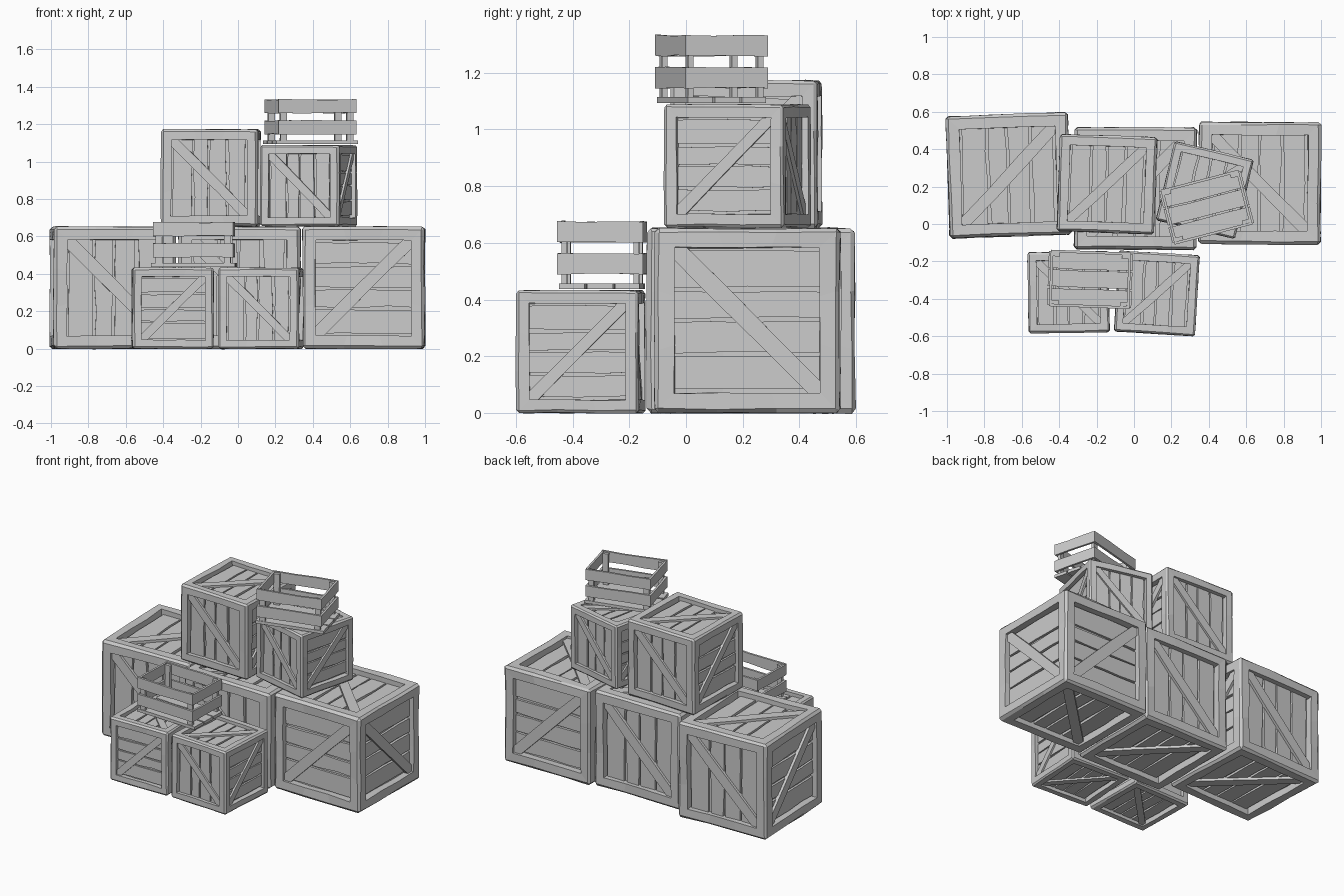
import bpy, bmesh, random
from math import radians, sqrt
from mathutils import Vector, Matrix

if "Cube" in bpy.data.objects:
    bpy.data.objects.remove(bpy.data.objects["Cube"])

rnd = random.Random(4)


def board(bm, M, length, width, thick, wob=0.0, segs=3):
    """Slightly crooked plank: length along local y, width x, thickness z."""
    rings = []
    for i in range(segs + 1):
        y = length * (i / segs - 0.5)
        a, b = (rnd.uniform(-wob, wob) for _ in range(2))
        pts = ((-width / 2 + a, -thick / 2), (width / 2 + b, -thick / 2),
               (width / 2 + b, thick / 2), (-width / 2 + a, thick / 2))
        rings.append([bm.verts.new(M @ Vector((x, y, z))) for x, z in pts])
    for r, s in zip(rings, rings[1:]):
        for k in range(4):
            bm.faces.new((r[k], r[(k + 1) % 4], s[(k + 1) % 4], s[k]))
    bm.faces.new(rings[0][::-1])
    bm.faces.new(rings[-1])


def to_mesh(bm, name):
    bmesh.ops.recalc_face_normals(bm, faces=bm.faces[:])
    me = bpy.data.meshes.new(name)
    bm.to_mesh(me)
    bm.free()
    return me


def closed_crate_mesh():
    bm = bmesh.new()
    # chamfered cube with a recessed panel in each face leaves the frame
    bmesh.ops.create_cube(bm, size=1)
    bmesh.ops.bevel(bm, geom=bm.edges[:], offset=0.022, segments=1, affect='EDGES')
    panels = [f for f in bm.faces if f.calc_area() > 0.5]
    bmesh.ops.inset_individual(bm, faces=panels, thickness=0.085, use_even_offset=True)
    for f in bmesh.ops.extrude_discrete_faces(bm, faces=panels)['faces']:
        n = f.normal.copy()
        bmesh.ops.translate(bm, verts=f.verts[:], vec=-0.075 * n)
    # hand-hewn wobble
    long_edges = [e for e in bm.edges if e.calc_length() > 0.5]
    bmesh.ops.subdivide_edges(bm, edges=long_edges, cuts=2, use_grid_fill=True)
    for v in bm.verts:
        v.co += Vector([rnd.uniform(-0.005, 0.005) for _ in range(3)])
    # planks and a diagonal brace on every side: (normal, plank direction, brace sign)
    X, Y, Z = Vector((1, 0, 0)), Vector((0, 1, 0)), Vector((0, 0, 1))
    for n, v, sign in ((-Y, Z, 1), (Y, Z, 1), (X, Y, 1), (-X, Y, 1), (Z, Y, -1), (-Z, Y, -1)):
        M = Matrix((v.cross(n), v, n)).transposed().to_4x4()
        for a, b in ((0.02, 0.27), (0.30, 0.48), (0.505, 0.72), (0.75, 0.97)):
            u = ((a + b) / 2 - 0.5) * 0.786
            board(bm, M @ Matrix.Translation((u, 0, 0.435)), 0.80, (b - a) * 0.786, 0.03, 0.007, 4)
        board(bm, M @ Matrix.Translation((0, 0, 0.458)) @ Matrix.Rotation(sign * radians(45), 4, 'Z'),
              0.786 * sqrt(2), 0.1, 0.036, 0.005)
    return to_mesh(bm, "closed_crate")


def open_crate_mesh():
    bm = bmesh.new()
    T, R = Matrix.Translation, Matrix.Rotation
    along_x, upright = R(radians(-90), 4, 'Z'), R(radians(90), 4, 'X')
    # floor slats
    for y in (-0.098, 0, 0.098):
        board(bm, T((0, y, 0.011)) @ along_x, 0.45, 0.09, 0.02, 0.003)
    for s in (-1, 1):
        for z in (0.09, 0.203):
            # long side slats
            board(bm, T((0, s * 0.144, z)) @ along_x @ R(radians(90), 4, 'Y'), 0.43, 0.072, 0.014, 0.003)
            # end slats
            board(bm, T((s * 0.208, 0, z)) @ R(radians(90), 4, 'Y'), 0.274, 0.072, 0.014, 0.003)
        # corner posts
        for t in (-1, 1):
            board(bm, T((s * 0.183, t * 0.127, 0.126)) @ upright, 0.212, 0.036, 0.02, 0.001)
    return to_mesh(bm, "open_crate")


def place(name, mesh, loc, scale, turn, tip=0):
    ob = bpy.data.objects.new(name, mesh)
    bpy.context.collection.objects.link(ob)
    ob.matrix_world = (Matrix.Translation(loc) @ Matrix.Rotation(radians(turn), 4, 'Z')
                       @ Matrix.Rotation(radians(tip), 4, 'Y') @ Matrix.Scale(scale, 4))


# closed crates: x, y, base height, size, turn about z, tip about y
closed = closed_crate_mesh()
for name, x, y, z, s, turn, tip in (
        ("large_crate_left", -0.67, 0.26, 0, 0.652, 2, 0),
        ("large_crate_middle", 0.008, 0.19, 0, 0.652, -0.3, 0),
        ("large_crate_right", 0.672, 0.218, 0, 0.652, -0.4, -90),
        ("medium_crate_top", -0.145, 0.213, 0.655, 0.518, -2, 0),
        ("small_crate_top", 0.378, 0.182, 0.655, 0.433, -13.5, 0),
        ("small_crate_front_left", -0.35, -0.365, 0, 0.432, 1, -90),
        ("small_crate_front_right", 0.122, -0.371, 0, 0.432, -3.5, 0)):
    place(name, closed, (x, y, z + s / 2), s, turn, tip)

# open slatted boxes
slatted = open_crate_mesh()
place("slatted_box_front", slatted, (-0.235, -0.296, 0.436), 1, -2)
place("slatted_box_top", slatted, (0.388, 0.09, 1.093), 1, 14.5)
